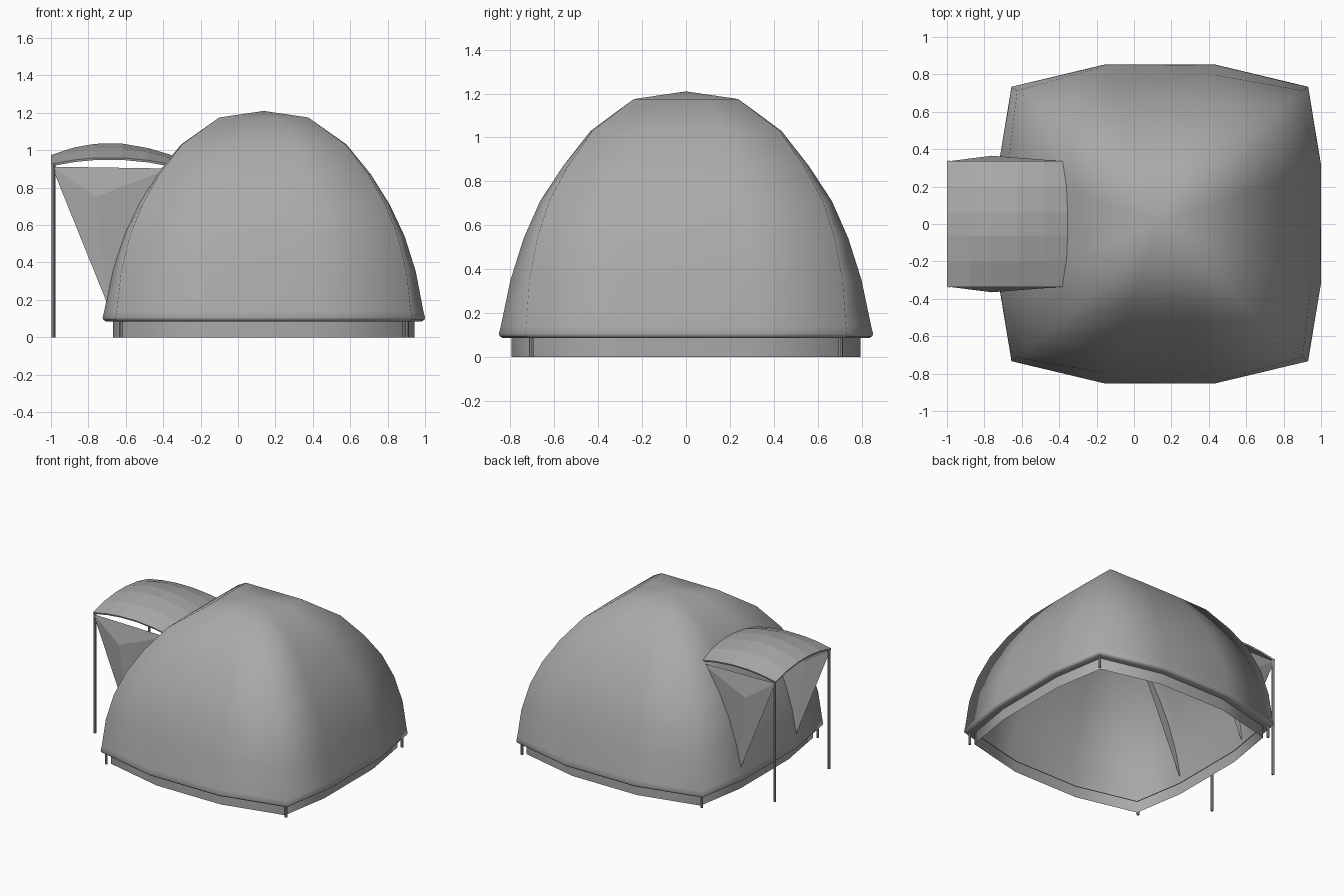
import bpy
import bmesh
from mathutils import Vector

cube = bpy.data.objects.get("Cube")
if cube:
    bpy.data.objects.remove(cube, do_unlink=True)

grey = bpy.data.materials.new("canvas_grey")
grey.use_nodes = True
colour = (0.4, 0.4, 0.4, 1)
grey.diffuse_color = colour
grey.node_tree.nodes["Principled BSDF"].inputs["Base Color"].default_value = colour

CX = 0.138  # dome centre


def make(name, verts, faces, smooth=False):
    mesh = bpy.data.meshes.new(name)
    mesh.from_pydata(verts, [], faces)
    bm = bmesh.new()
    bm.from_mesh(mesh)
    bmesh.ops.recalc_face_normals(bm, faces=bm.faces)
    for f in bm.faces:
        f.smooth = smooth
    bm.to_mesh(mesh)
    bm.free()
    mesh.materials.append(grey)
    obj = bpy.data.objects.new(name, mesh)
    bpy.context.collection.objects.link(obj)
    return obj


def ring(hx, hy, z, pull):
    """Bowed square with twelve points; pull draws the corners inward."""
    kx, ky = 1 - 0.08 * pull, 1 - 0.14 * pull
    quarter = [(1, -0.37), (1, 0.37), (kx, ky)]
    pts = []
    for x, y in quarter:
        pts.append((x, y))
    pts += [(0.34, 1), (-0.34, 1), (-kx, ky)]
    pts += [(-x, -y) for x, y in pts]
    return [(CX + x * hx, y * hy, z) for x, y in pts]


def loft(name, rings, apex=None):
    n = len(rings[0])
    verts = [p for r in rings for p in r]
    faces = []
    for k in range(len(rings) - 1):
        for i in range(n):
            j = (i + 1) % n
            faces.append((k * n + i, k * n + j, k * n + n + j, k * n + n + i))
    if apex:
        last = (len(rings) - 1) * n
        faces += [(last + i, last + (i + 1) % n, len(verts)) for i in range(n)]
        verts.append(apex)
    return make(name, verts, faces, True)


def pole(name, x, y, top, radius=0.01):
    bpy.ops.mesh.primitive_cylinder_add(vertices=8, radius=radius, depth=top,
                                        location=(x, y, top / 2))
    obj = bpy.context.object
    obj.name = name
    obj.data.materials.append(grey)
    bpy.ops.object.shade_smooth_by_angle()


# Dome shell with a rolled hem: half width, half depth, height
profile = [(0.80, 0.79, 0.088), (0.845, 0.835, 0.085), (0.858, 0.848, 0.093),
           (0.862, 0.853, 0.105), (0.853, 0.844, 0.14), (0.813, 0.80, 0.35),
           (0.753, 0.74, 0.54), (0.673, 0.665, 0.71), (0.573, 0.56, 0.87),
           (0.443, 0.435, 1.03), (0.238, 0.238, 1.175)]
loft("tent_dome",
     [ring(hx, hy, z, min(1, (1.175 - z) / 1.07)) for hx, hy, z in profile],
     (CX, 0, 1.21))

# Recessed skirt under the hem
loft("ground_skirt", [ring(0.805, 0.795, z, 1) for z in (0, 0.09)])

# Short corner legs
for sx, side in ((1, "left"), (-1, "right")):
    for sy, end in ((1, "back"), (-1, "front")):
        pole(f"corner_leg_{end}_{side}", CX + sx * 0.765, sy * 0.705, 0.1)

# Arched awning canopy
us = (-1, -0.6, -0.25, 0.2, 0.65, 1)
vs = (-1, -0.6, -0.18, 0.18, 0.6, 1)
verts = []
for u in us:
    for v in vs:
        a, b = 1 - u * u, 1 - v * v
        x = -0.685 + 0.315 * u + (0.015 * b if u == 1 else 0)
        verts.append((x, 0.338 * v, 0.926 + 0.05 * b + 0.035 * a + 0.03 * a * b))
n = len(vs)
faces = [(i * n + j, i * n + j + 1, i * n + n + j + 1, i * n + n + j)
         for i in range(len(us) - 1) for j in range(n - 1)]
canopy = make("awning_canopy", verts, faces)
solid = canopy.modifiers.new("thickness", "SOLIDIFY")
solid.thickness = 0.012

# Awning side panels and support poles
for s, side in ((1, "back"), (-1, "front")):
    y = 0.335 * s
    panel = [(-0.995, y, 0.912), (-0.37, y, 0.902), (-0.695, y, 0.17),
             (-0.76, 0.365 * s, 0.75)]
    make(f"awning_panel_{side}", panel, [(0, 1, 3), (1, 2, 3), (2, 0, 3)])
    pole(f"awning_pole_{side}", -0.987, 0.33 * s, 0.925)
